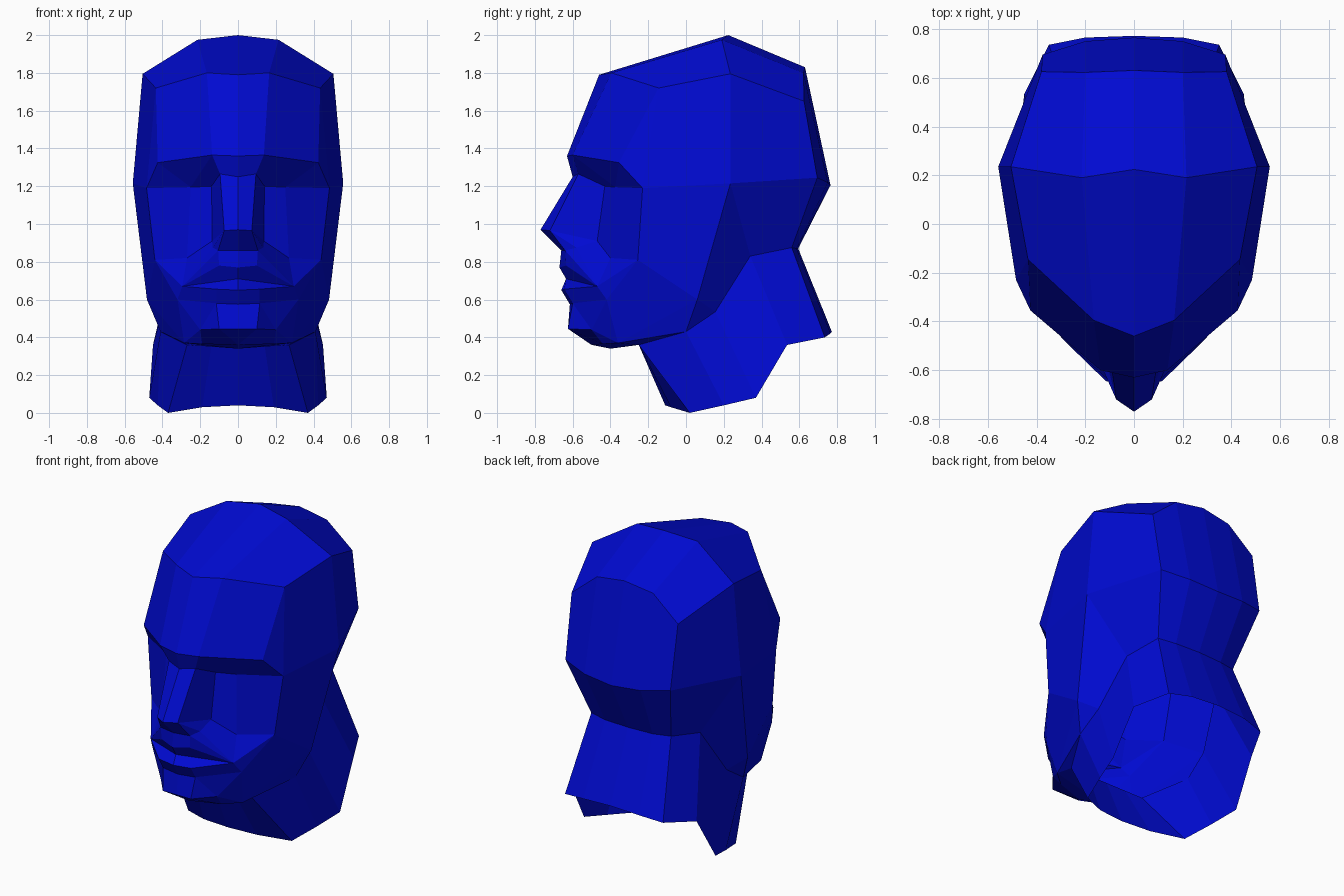
import bpy, bmesh
from mathutils import Vector

if "Cube" in bpy.data.objects:
    bpy.data.objects.remove(bpy.data.objects["Cube"])

blue = bpy.data.materials.new("blue")
blue.diffuse_color = (0.0, 0.003, 0.64, 1)
blue.use_nodes = True
blue.node_tree.nodes["Principled BSDF"].inputs["Base Color"].default_value = blue.diffuse_color


def build(name, points, faces, centre=(0, 0.05, 0.9)):
    """Builds a half surface and its mirror image, welded at x = 0."""
    bm = bmesh.new()
    for side in (1, -1):
        v = {k: bm.verts.new((p[0] * side, p[1], p[2])) for k, p in points.items()}
        for f in faces:
            bm.faces.new([v[k] for k in f])
    bmesh.ops.remove_doubles(bm, verts=bm.verts, dist=0.0005)
    bmesh.ops.recalc_face_normals(bm, faces=bm.faces)
    c = Vector(centre)
    out = sum(f.normal.dot(f.calc_center_median() - c) * f.calc_area() for f in bm.faces)
    if out < 0:
        bmesh.ops.reverse_faces(bm, faces=bm.faces)
    loose = [v for v in bm.verts if not v.link_faces]
    bmesh.ops.delete(bm, geom=loose, context='VERTS')
    me = bpy.data.meshes.new(name)
    bm.to_mesh(me)
    bm.free()
    me.materials.append(blue)
    ob = bpy.data.objects.new(name, me)
    bpy.context.collection.objects.link(ob)
    return ob


def strip(row_a, row_b):
    """Quads between two rows of equal length."""
    a, b = row_a.split(), row_b.split()
    return [(a[i], a[i + 1], b[i + 1], b[i]) for i in range(len(a) - 1)]


def polys(text):
    return [f.split() for f in text.split(",")]


# edges shared between the parts
temple = (0.484, -0.23, 1.19)
side = (0.557, 0.235, 1.215)
ear_low = (0.34, 0.34, 0.83)
brow = dict(b0=(0, -0.63, 1.36), b1=(0.137, -0.60, 1.365), b2=(0.425, -0.355, 1.325))
jaw_edge = dict(e0=(0, -0.25, 0.36), e1=(0.27, -0.25, 0.36),
                e2=(0.41, 0, 0.43), e3=(0.40, 0.155, 0.535), e4=ear_low)
nape = dict(k0=(0, 0.594, 0.87), k1=(0.17, 0.585, 0.87), k2=(0.285, 0.56, 0.875))

# cranium: forehead, crown and back of the head
cranium = dict(
    a0=(0, -0.46, 1.79), a1=(0.165, -0.395, 1.80), a2=(0.435, -0.145, 1.72),
    c0=(0, 0.224, 2.0), c1=(0.215, 0.19, 1.975), c2=(0.505, 0.235, 1.795),
    t0=(0, 0.63, 1.83), t1=(0.2, 0.622, 1.80), t2=(0.38, 0.625, 1.65),
    d0=(0, 0.765, 1.205), d1=(0.2, 0.75, 1.22), d2=(0.375, 0.695, 1.245),
    tm=temple, sd=side, e4=ear_low, **brow, **nape)
build("cranium", cranium,
      strip("b0 b1 b2", "a0 a1 a2") + strip("a0 a1 a2", "c0 c1 c2")
      + strip("c0 c1 c2", "t0 t1 t2") + strip("t0 t1 t2", "d0 d1 d2")
      + strip("d0 d1 d2", "k0 k1 k2")
      + polys("a2 c2 sd tm,a2 tm b2,c2 t2 d2 sd,sd d2 k2 e4"),
      (0, 0.1, 1.3))

# face: brow underside, nose, lips, cheeks, chin and jaw
nose = dict(u0=(0, -0.60, 1.25), u1=(0.095, -0.57, 1.265), u2=(0.14, -0.43, 1.20),
            u3=(0.25, -0.375, 1.195), n0=(0, -0.77, 0.97), n1=(0.073, -0.72, 0.965),
            w=(0.137, -0.47, 0.91), s=(0.135, -0.58, 0.875),
            p0=(0, -0.66, 0.86), p1=(0.105, -0.64, 0.86))
mouth = dict(l0=(0, -0.67, 0.77), l1=(0.10, -0.635, 0.78),
             m0=(0, -0.635, 0.71), mc=(0.295, -0.47, 0.67),
             q0=(0, -0.66, 0.65), q1=(0.115, -0.645, 0.655),
             r0=(0, -0.615, 0.575), r1=(0.115, -0.60, 0.58), r2=(0.32, -0.42, 0.60))
jaw = dict(ck=(0.27, -0.40, 0.82), cb=(0.44, -0.255, 0.81), jc=(0.482, 0.06, 0.60),
           c0=(0, -0.625, 0.445), c1=(0.10, -0.625, 0.445), c2=(0.20, -0.50, 0.44),
           f0=(0, -0.50, 0.36), f1=(0.19, -0.44, 0.365),
           g0=(0, -0.40, 0.34), j=(0.285, -0.36, 0.37))
build("face", dict(tm=temple, sd=side, **brow, **nose, **mouth, **jaw, **jaw_edge),
      strip("b0 b1", "u0 u1") + polys("b1 u3 u2 u1,b1 b2 u3,b2 tm u3")
      + strip("u0 u1", "n0 n1") + strip("n0 n1", "p0 p1")
      + polys("u1 u2 w n1,n1 w s,n1 s p1")
      + strip("p0 p1", "l0 l1") + polys("l0 l1 mc m0,p1 mc l1,p1 s mc,s w ck mc")
      + polys("u2 u3 ck w,u3 tm cb ck,ck cb mc,cb r2 mc")
      + polys("m0 mc q1 q0,q1 mc r2 r1") + strip("q0 q1", "r0 r1")
      + strip("r0 r1", "c0 c1") + polys("r1 r2 c2,r1 c2 c1,r2 j c2")
      + polys("c0 c1 f0,c1 c2 f1 f0,c2 j f1,f0 f1 j g0,g0 j e1 e0")
      + polys("cb jc j r2,tm sd jc cb,sd e4 e3 jc,jc e3 e2,jc e2 j,j e2 e1"))

# neck: open tube flaring down to a slanted rim
rim = dict(z0=(0, -0.11, 0.04), z1=(0.37, 0.02, 0.0), z2=(0.425, 0.20, 0.04),
           z3=(0.47, 0.37, 0.08), z4=(0.45, 0.535, 0.36), z5=(0.35, 0.735, 0.40),
           z6=(0.2, 0.765, 0.42), z7=(0, 0.772, 0.43),
           zm=(0.19, -0.08, 0.03), em=(0.14, -0.25, 0.36))
build("neck", dict(**rim, **jaw_edge, **nape),
      strip("e0 em e1 e2 e3 e4 k2 k1 k0", "z0 zm z1 z2 z3 z4 z5 z6 z7"),
      (0, 0.25, 0.45))
